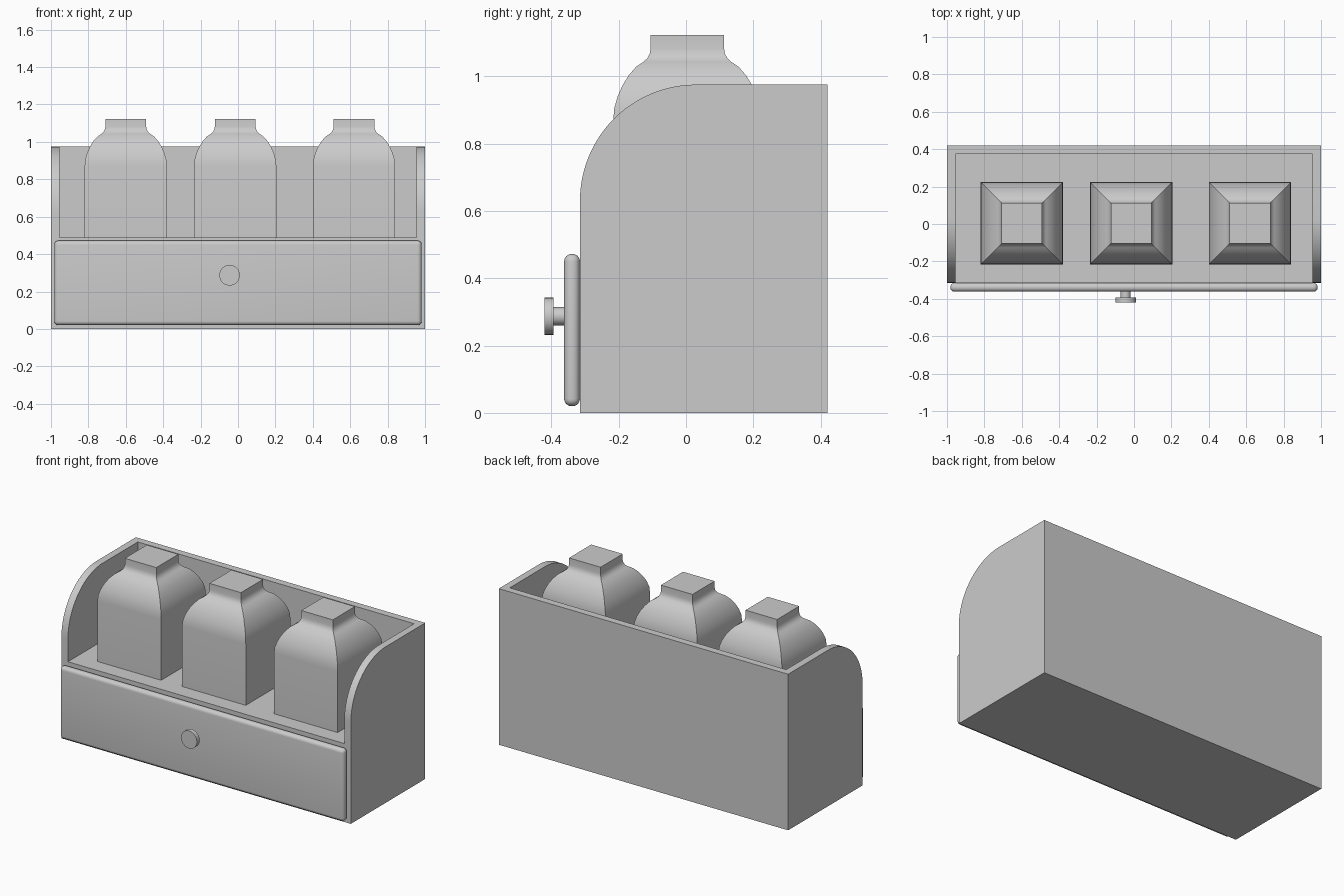
import bpy, bmesh, math
from mathutils import Matrix

cube = bpy.data.objects.get("Cube")
if cube:
    bpy.data.objects.remove(cube, do_unlink=True)

grey = bpy.data.materials.new("plain grey")
grey.use_nodes = True
COLOUR = (0.6, 0.6, 0.6, 1)
grey.diffuse_color = COLOUR
grey.node_tree.nodes["Principled BSDF"].inputs["Base Color"].default_value = COLOUR

W, FRONT, BACK, TOP = 1.0, -0.315, 0.42, 0.975
T, SHELF = 0.045, 0.49


def finish(name, bm, smooth=False):
    bmesh.ops.recalc_face_normals(bm, faces=bm.faces[:])
    mesh = bpy.data.meshes.new(name)
    bm.to_mesh(mesh)
    bm.free()
    mesh.materials.append(grey)
    obj = bpy.data.objects.new(name, mesh)
    bpy.context.collection.objects.link(obj)
    if smooth:
        bpy.ops.object.select_all(action='DESELECT')
        obj.select_set(True)
        bpy.context.view_layer.objects.active = obj
        bpy.ops.object.shade_smooth_by_angle(angle=math.radians(35))
    return obj


def box(name, lo, hi, bevel=0):
    bm = bmesh.new()
    bmesh.ops.create_cube(bm, size=1)
    for v in bm.verts:
        v.co = [a + (b - a) * (c + 0.5) for a, b, c in zip(lo, hi, v.co)]
    if bevel:
        bmesh.ops.bevel(bm, geom=bm.edges[:], offset=bevel, segments=6,
                        profile=0.5, affect='EDGES')
    return finish(name, bm, bevel > 0)


def side_panel(name, x):
    # Rectangle with a large quarter-round front top corner
    r = 0.345
    pts = [(FRONT, 0), (BACK, 0), (BACK, TOP)]
    for i in range(25):
        a = math.pi / 2 * (1 + i / 24)
        pts.append((FRONT + r + r * math.cos(a), TOP - r + r * math.sin(a)))
    bm = bmesh.new()
    face = bm.faces.new([bm.verts.new((x, y, z)) for y, z in pts])
    ext = bmesh.ops.extrude_face_region(bm, geom=[face])["geom"]
    bmesh.ops.translate(bm, vec=(T, 0, 0),
                        verts=[v for v in ext if isinstance(v, bmesh.types.BMVert)])
    finish(name, bm, True)


def jar(name, x):
    # Square rings stacked along a shouldered profile
    profile = [(0.22, SHELF), (0.22, 0.87), (0.217, 0.905), (0.207, 0.94),
               (0.193, 0.972), (0.174, 1.003), (0.152, 1.028), (0.13, 1.043),
               (0.119, 1.053), (0.112, 1.066), (0.109, 1.082), (0.109, 1.122)]
    bm = bmesh.new()
    rings = [[bm.verts.new((x + sx * h, 0.004 + sy * h, z))
              for sx, sy in ((-1, -1), (1, -1), (1, 1), (-1, 1))]
             for h, z in profile]
    for a, b in zip(rings, rings[1:]):
        for i in range(4):
            j = (i + 1) % 4
            bm.faces.new((a[i], a[j], b[j], b[i]))
    bm.faces.new(rings[0])
    bm.faces.new(rings[-1])
    finish(name, bm, True)


def disc(name, radius, y0, y1):
    bm = bmesh.new()
    place = Matrix.Translation((-0.045, (y0 + y1) / 2, 0.287)) @ Matrix.Rotation(math.pi / 2, 4, 'X')
    bmesh.ops.create_cone(bm, cap_ends=True, segments=32, radius1=radius,
                          radius2=radius, depth=y1 - y0, matrix=place)
    finish(name, bm, True)


# Cabinet
side_panel("right_side_panel", -W)
side_panel("left_side_panel", W - T)
box("back_panel", (T - W, BACK - T, 0), (W - T, BACK, TOP))
box("shelf", (T - W, FRONT, SHELF - T), (W - T, BACK - T, SHELF))
box("floor_panel", (T - W, FRONT, 0), (W - T, BACK - T, T))

# Drawer
box("drawer_front", (-0.982, FRONT - 0.047, 0.02), (0.982, FRONT, 0.472), 0.022)
disc("knob_stem", 0.027, -0.395, -0.355)
disc("knob_cap", 0.055, -0.42, -0.393)

# Jars
for label, x in (("right", -0.6), ("middle", -0.015), ("left", 0.62)):
    jar(label + "_jar", x)
